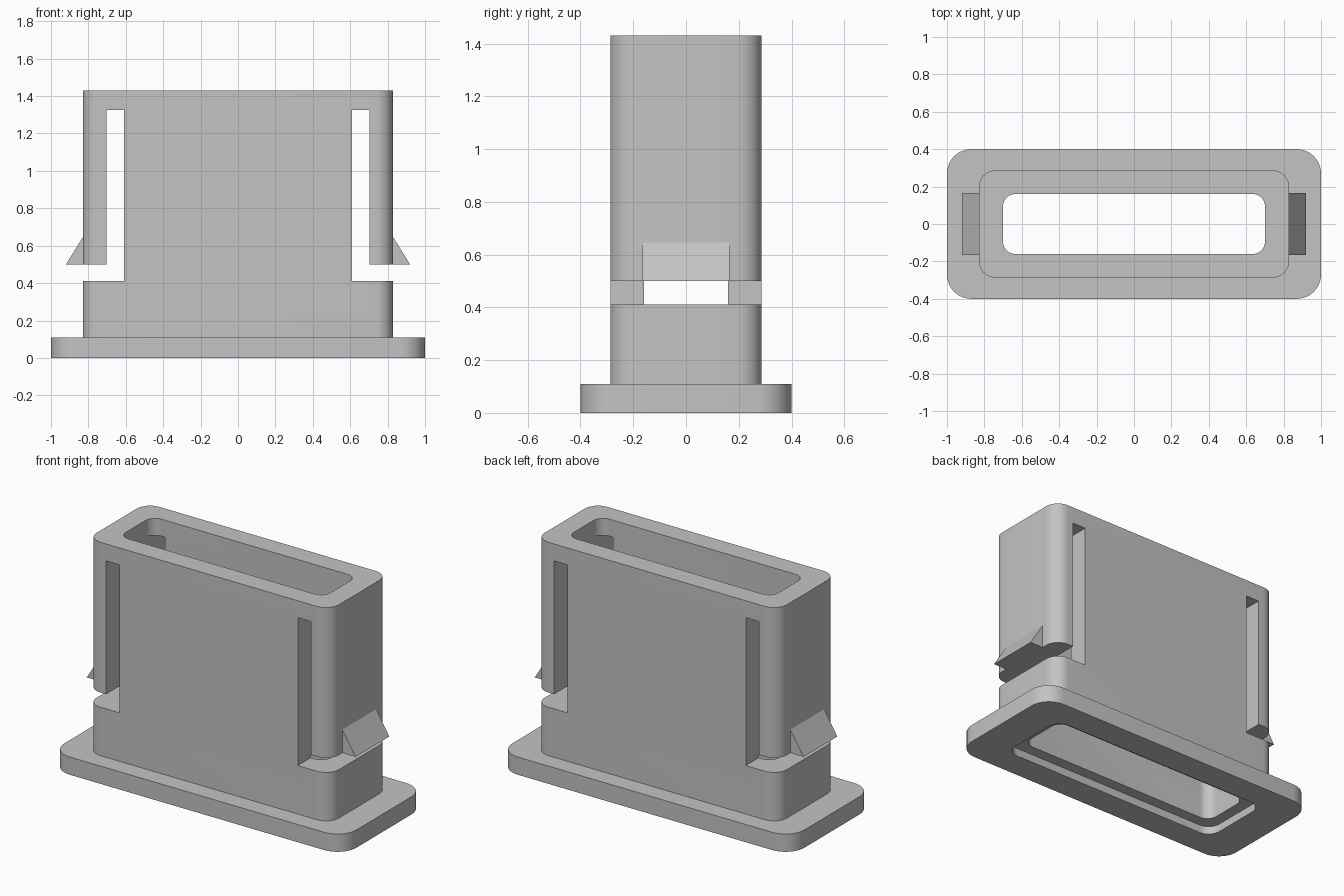
import bpy
import bmesh
from math import cos, sin, pi, radians

cube = bpy.data.objects.get("Cube")
if cube:
    bpy.data.objects.remove(cube, do_unlink=True)

grey = bpy.data.materials.new("plain_grey")
grey.use_nodes = True
colour = (0.55, 0.55, 0.55, 1)
grey.diffuse_color = colour
grey.node_tree.nodes["Principled BSDF"].inputs["Base Color"].default_value = colour


def prism(name, ring, offset):
    """Extrude a closed ring of points along an offset into a solid."""
    bm = bmesh.new()
    face = bm.faces.new([bm.verts.new(p) for p in ring])
    top = bmesh.ops.extrude_face_region(bm, geom=[face], use_keep_orig=True)
    moved = [v for v in top["geom"] if isinstance(v, bmesh.types.BMVert)]
    bmesh.ops.translate(bm, verts=moved, vec=offset)
    bmesh.ops.recalc_face_normals(bm, faces=bm.faces)
    mesh = bpy.data.meshes.new(name)
    bm.to_mesh(mesh)
    bm.free()
    mesh.materials.append(grey)
    obj = bpy.data.objects.new(name, mesh)
    bpy.context.collection.objects.link(obj)
    return obj


def rounded_block(name, hx, hy, r, z0, z1, steps=10):
    """Upright block with rounded vertical corners."""
    ring = []
    for i, (sx, sy) in enumerate([(1, 1), (-1, 1), (-1, -1), (1, -1)]):
        for k in range(steps + 1):
            a = (i + k / steps) * pi / 2
            ring.append((sx * (hx - r) + r * cos(a), sy * (hy - r) + r * sin(a), z0))
    return prism(name, ring, (0, 0, z1 - z0))


def cut(target, cutter):
    """Subtract the cutter from the target and discard it."""
    cutter.hide_render = True
    mod = target.modifiers.new("cut", "BOOLEAN")
    mod.operation = "DIFFERENCE"
    mod.solver = "EXACT"
    mod.object = cutter
    select(target)
    bpy.ops.object.modifier_apply(modifier=mod.name)
    bpy.data.objects.remove(cutter, do_unlink=True)


def select(obj):
    bpy.ops.object.select_all(action="DESELECT")
    obj.select_set(True)
    bpy.context.view_layer.objects.active = obj


FLANGE_TOP, BODY_TOP = 0.11, 1.43
GAP_LOW, GAP_HIGH, SLOT_TOP = 0.41, 0.50, 1.325
SLOT_IN, SLOT_OUT = 0.61, 0.702

# Base flange with a through opening and a shallow recess underneath
flange = rounded_block("base_flange", 1.0, 0.40, 0.13, 0, FLANGE_TOP)
cut(flange, rounded_block("opening", 0.70, 0.16, 0.065, -0.1, 0.3))
cut(flange, rounded_block("recess", 0.77, 0.23, 0.08, -0.1, 0.05))

# Hollow sleeve body
body = rounded_block("sleeve_body", 0.83, 0.287, 0.09, FLANGE_TOP, BODY_TOP)
cut(body, rounded_block("cavity", 0.70, 0.16, 0.065, 0, 2))

for side, s in (("left", 1), ("right", -1)):
    # L-shaped slot that frees a hanging clip arm on each end
    slot = [(SLOT_IN, GAP_LOW), (1.2, GAP_LOW), (1.2, GAP_HIGH),
            (SLOT_OUT, GAP_HIGH), (SLOT_OUT, SLOT_TOP), (SLOT_IN, SLOT_TOP)]
    cut(body, prism("slot", [(s * x, -1, z) for x, z in slot], (0, 2, 0)))

    # Wedge barb at the tip of the arm
    wedge = [(0.83, GAP_HIGH), (0.92, GAP_HIGH), (0.83, 0.645)]
    prism(side + "_clip_barb", [(s * x, -0.165, z) for x, z in wedge], (0, 0.33, 0))

# Smooth the rounded corners, keep the edges crisp
for obj in (flange, body):
    select(obj)
    bpy.ops.object.shade_smooth_by_angle(angle=radians(30))
